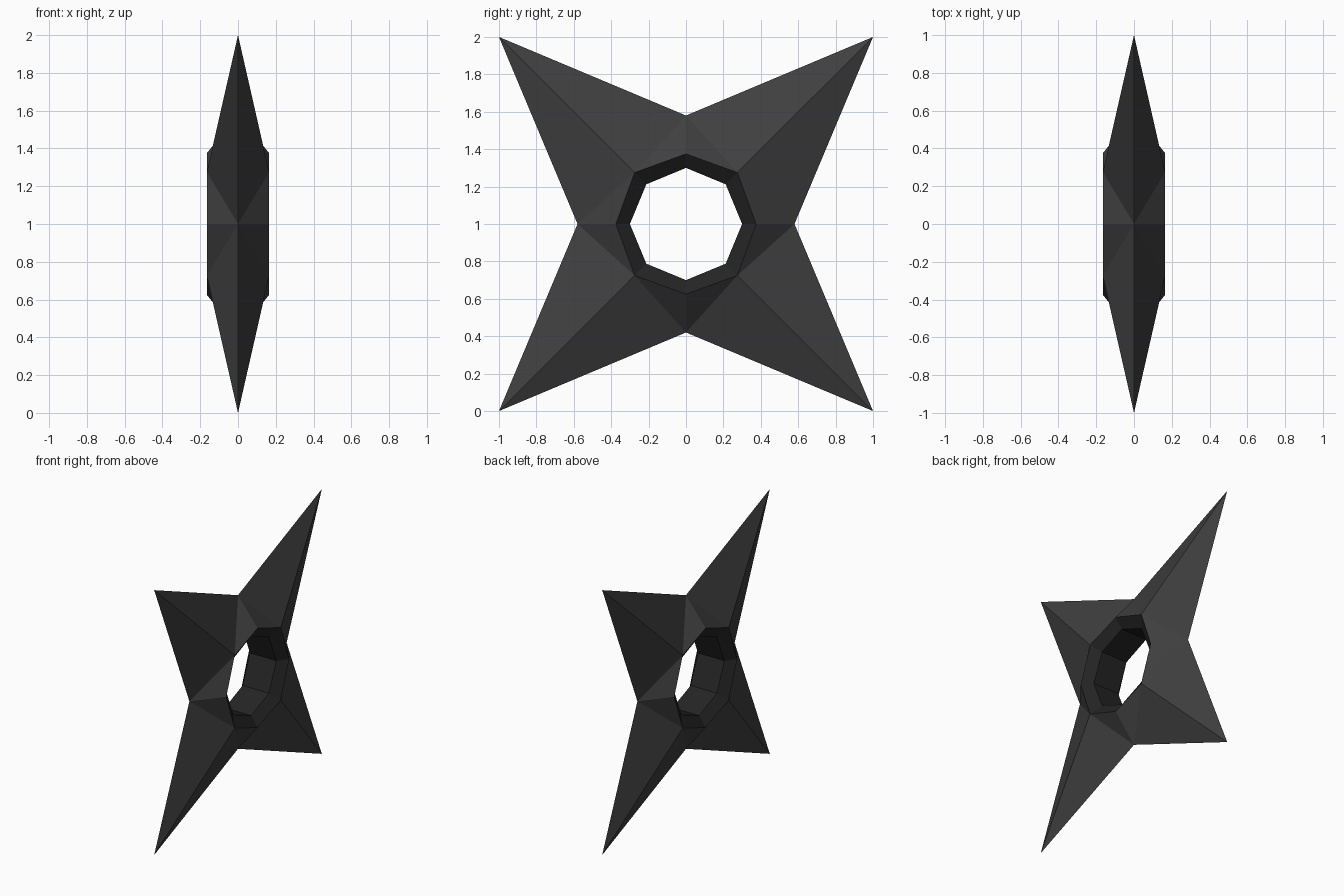
import bpy, bmesh, math

if "Cube" in bpy.data.objects:
    bpy.data.objects.remove(bpy.data.objects["Cube"])


def material(name, v):
    m = bpy.data.materials.new(name)
    m.diffuse_color = (v, v, v, 1)
    m.use_nodes = True
    m.node_tree.nodes["Principled BSDF"].inputs["Base Color"].default_value = m.diffuse_color
    return m


bm = bmesh.new()


def vert(x, r, i):
    a = math.radians(45 * i)
    return bm.verts.new((x, r * math.sin(a), 1 + r * math.cos(a)))


# Sharp outline: valleys on the axes, points on the diagonals
outline = [vert(0, math.sqrt(2) if i % 2 else 0.58, i) for i in range(8)]
bores = []
for s in (1, -1):
    rim = [vert(s * 0.165, 0.389 if i % 2 else 0.375, i) for i in range(8)]
    bore = [vert(s * 0.11, 0.3, i) for i in range(8)]
    bores.append(bore)
    for i in range(8):
        j = (i + 1) % 8
        tip, dip = (i, j) if i % 2 else (j, i)
        # Blade facet and the small facet beside the rim
        bm.faces.new((outline[tip], outline[dip], rim[tip]))
        bm.faces.new((outline[dip], rim[dip], rim[tip]))
        # Bevelled rim of the hole
        bm.faces.new((rim[i], rim[j], bore[j], bore[i])).material_index = 1
# Wall of the hole
for i in range(8):
    j = (i + 1) % 8
    f = bm.faces.new((bores[0][i], bores[0][j], bores[1][j], bores[1][i]))
    f.material_index = 1

bmesh.ops.recalc_face_normals(bm, faces=bm.faces)
mesh = bpy.data.meshes.new("throwing_star")
bm.to_mesh(mesh)
bm.free()
mesh.materials.append(material("dark steel", 0.05))
mesh.materials.append(material("blackened steel", 0.018))
bpy.context.collection.objects.link(bpy.data.objects.new("throwing_star", mesh))
